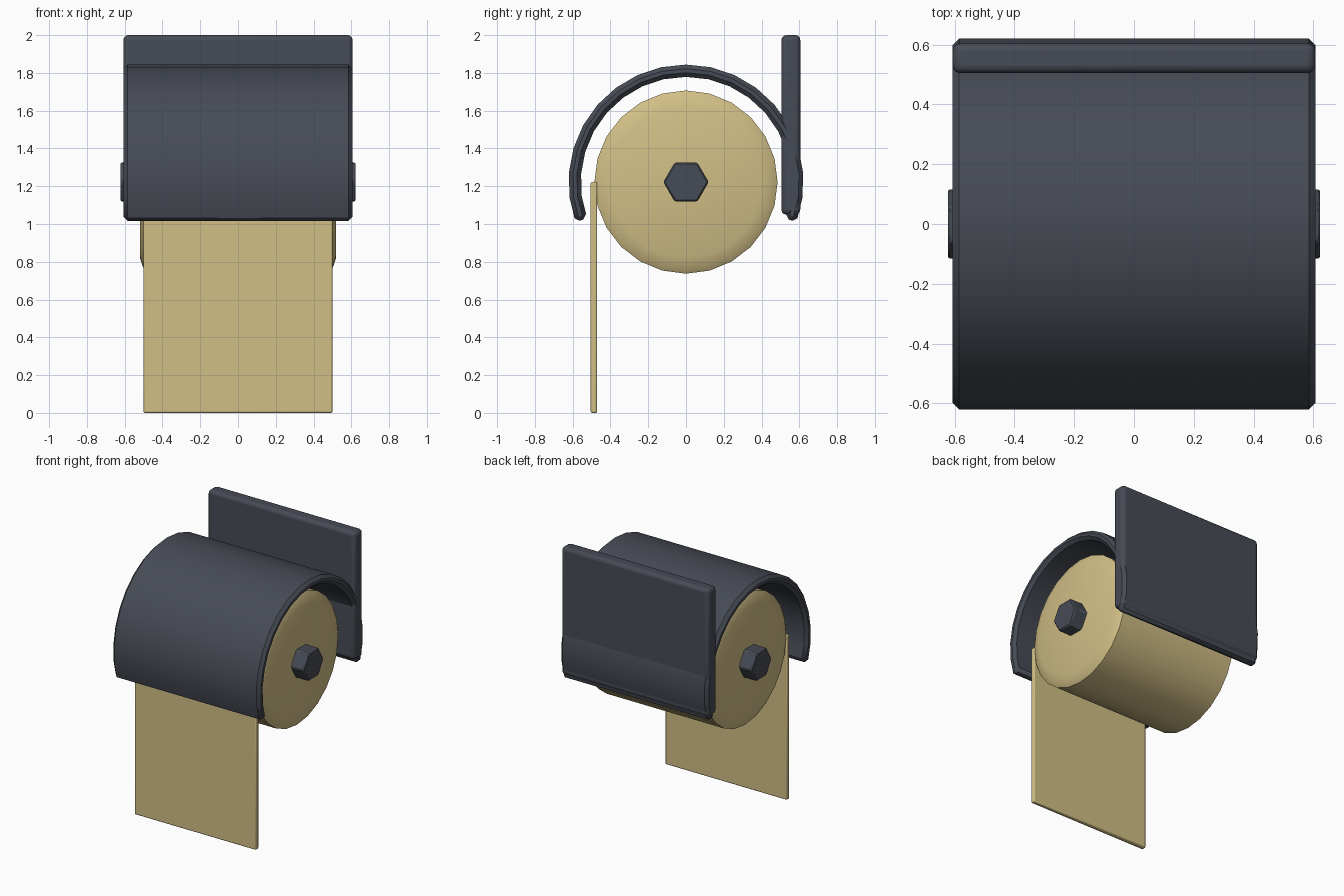
import bpy
import bmesh
from math import sin, cos, pi, radians

cube = bpy.data.objects.get("Cube")
if cube:
    bpy.data.objects.remove(cube, do_unlink=True)

AXLE_Z = 1.222


def make_material(name, rgb):
    mat = bpy.data.materials.new(name)
    mat.use_nodes = True
    mat.diffuse_color = (*rgb, 1)
    mat.node_tree.nodes["Principled BSDF"].inputs["Base Color"].default_value = (*rgb, 1)
    return mat


SLATE = make_material("slate grey", (0.062, 0.07, 0.09))
TAN = make_material("paper tan", (0.64, 0.52, 0.24))


def finish(name, bm, mat, bevel=0, segments=1, angle=40):
    bmesh.ops.recalc_face_normals(bm, faces=bm.faces)
    mesh = bpy.data.meshes.new(name)
    bm.to_mesh(mesh)
    bm.free()
    mesh.materials.append(mat)
    obj = bpy.data.objects.new(name, mesh)
    bpy.context.collection.objects.link(obj)
    if bevel:
        mod = obj.modifiers.new("Bevel", "BEVEL")
        mod.width = bevel
        mod.segments = segments
        mod.limit_method = "ANGLE"
        mod.angle_limit = radians(35)
    for other in bpy.context.selected_objects:
        other.select_set(False)
    bpy.context.view_layer.objects.active = obj
    obj.select_set(True)
    bpy.ops.object.shade_smooth_by_angle(angle=radians(angle))
    return obj


def box(name, low, high, mat, bevel, segments):
    bm = bmesh.new()
    bmesh.ops.create_cube(bm, size=1)
    for v in bm.verts:
        for i in range(3):
            v.co[i] = low[i] if v.co[i] < 0 else high[i]
    return finish(name, bm, mat, bevel, segments)


def ring(bm, x, radius, sides):
    return [bm.verts.new((x, radius * cos(2 * pi * i / sides),
                          AXLE_Z + radius * sin(2 * pi * i / sides)))
            for i in range(sides)]


def lathe(name, half_profile, sides, mat, bevel=0, angle=40):
    """Solid along x, mirrored from (x, radius) pairs listed from the end inward."""
    profile = half_profile + [(-x, r) for x, r in reversed(half_profile)]
    bm = bmesh.new()
    rings = [ring(bm, x, r, sides) for x, r in profile]
    for a, b in zip(rings, rings[1:]):
        for i in range(sides):
            j = (i + 1) % sides
            bm.faces.new((a[i], a[j], b[j], b[i]))
    bm.faces.new(rings[0])
    bm.faces.new(rings[-1])
    return finish(name, bm, mat, bevel, 1, angle)


# Paper roll with softly domed ends
lathe("paper_roll", [(0.52, 0.40), (0.497, 0.467), (0.485, 0.485)], 24, TAN)

# Hexagonal axle showing at both ends
lathe("hex_axle", [(0.623, 0.12)], 6, SLATE, bevel=0.008, angle=30)

# Hanging sheet
box("hanging_sheet", (-0.5, -0.505, 0), (0.5, -0.47, 1.222), TAN, 0.008, 2)

# Back plate
box("back_plate", (-0.607, 0.505, 1.05), (0.607, 0.605, 2), SLATE, 0.026, 3)

# Curved cover: an arch cross-section extruded along x
STEPS, SPAN, HALF = 18, 220, 0.607
bm = bmesh.new()
sections = []
for i in range(STEPS + 1):
    a = radians(90 - SPAN / 2 + SPAN * i / STEPS)
    sections.append([bm.verts.new((x, r * cos(a), AXLE_Z + r * sin(a)))
                     for x, r in ((-HALF, 0.557), (HALF, 0.557),
                                  (HALF, 0.622), (-HALF, 0.622))])
for a, b in zip(sections, sections[1:]):
    for i in range(4):
        j = (i + 1) % 4
        bm.faces.new((a[i], a[j], b[j], b[i]))
bm.faces.new(sections[0])
bm.faces.new(sections[-1])
finish("curved_cover", bm, SLATE, 0.022, 1)
